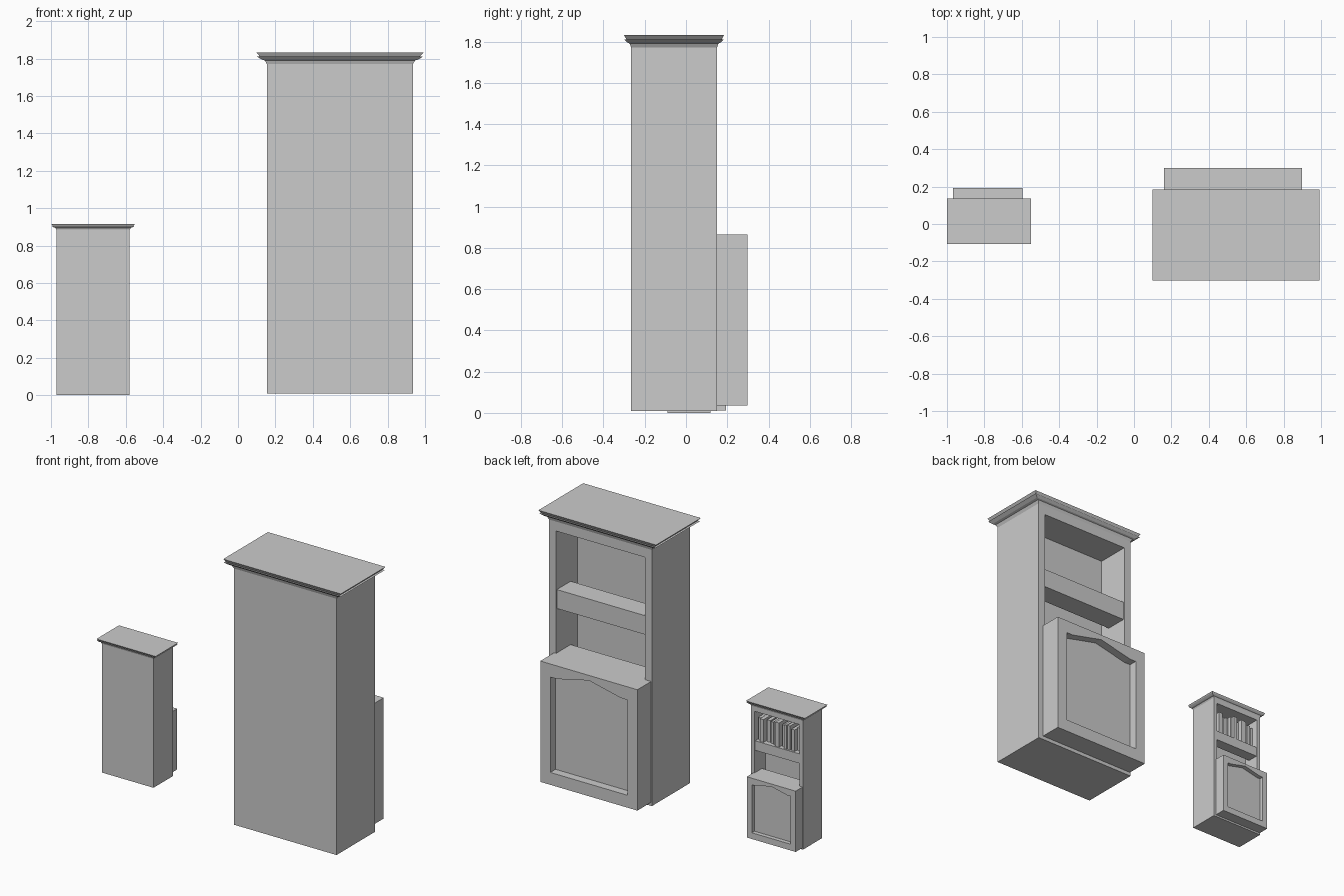
import bpy
import bmesh
import random

random.seed(4)
if "Cube" in bpy.data.objects:
    bpy.data.objects.remove(bpy.data.objects["Cube"])

grey = bpy.data.materials.new("plain_grey")
grey.use_nodes = True
grey.diffuse_color = (0.6, 0.6, 0.6, 1)
grey.node_tree.nodes["Principled BSDF"].inputs["Base Color"].default_value = (0.6, 0.6, 0.6, 1)


def finish(bm, name, place):
    """Turn the bmesh into an object at place = (location, scale)."""
    bmesh.ops.recalc_face_normals(bm, faces=bm.faces)
    mesh = bpy.data.meshes.new(name)
    bm.to_mesh(mesh)
    bm.free()
    mesh.materials.append(grey)
    obj = bpy.data.objects.new(name, mesh)
    obj.location = place[0]
    obj.scale = [place[1]] * 3
    bpy.context.collection.objects.link(obj)
    return obj


def add_box(bm, x, y, z):
    """Add a box given (low, high) ranges on each axis."""
    verts = bmesh.ops.create_cube(bm, size=1)["verts"]
    for v in verts:
        v.co = [r[0] if c < 0 else r[1] for r, c in zip((x, y, z), v.co)]


def rectangle(x, z):
    return [(x[0], z[0]), (x[1], z[0]), (x[1], z[1]), (x[0], z[1])]


def add_frame(bm, outer, hole, y):
    """Extrude an outline with a hole from y[0] to y[1]."""
    edges = []
    for loop in (outer, hole):
        vs = [bm.verts.new((px, y[0], pz)) for px, pz in loop]
        edges += [bm.edges.new((a, b)) for a, b in zip(vs, vs[1:] + vs[:1])]
    filled = bmesh.ops.triangle_fill(bm, edges=edges, use_beauty=True)["geom"]
    faces = [g for g in filled if isinstance(g, bmesh.types.BMFace)]
    new = bmesh.ops.extrude_face_region(bm, geom=faces, use_keep_orig=True)["geom"]
    for v in new:
        if isinstance(v, bmesh.types.BMVert):
            v.co.y = y[1]


def cabinet(prefix, place):
    half_w, half_d, height = 0.39, 0.208, 1.76
    opening = (-0.337, 0.337)

    # Case: solid rear slab with an open frame
    bm = bmesh.new()
    add_box(bm, (-half_w, half_w), (-half_d, -0.022), (0, height))
    add_frame(bm, rectangle((-half_w, half_w), (0, height)),
              rectangle(opening, (0.03, 1.695)), (-0.022, half_d))
    finish(bm, prefix + "_case", place)

    # Lower cupboard with an arched, recessed door panel
    x, z = (-0.385, 0.353), (0.025, 0.855)
    bm = bmesh.new()
    add_box(bm, x, (0.05, 0.3), z)
    left, right, shoulder = x[0] + 0.076, x[1] - 0.076, 0.765
    arch = [(left, 0.11), (right, 0.11), (right, shoulder), (right - 0.05, shoulder),
            ((left + right) / 2, shoulder + 0.055), (left + 0.05, shoulder), (left, shoulder)]
    add_frame(bm, rectangle(x, z), arch, (0.3, 0.357))
    finish(bm, prefix + "_cupboard", place)

    # Thick shelf
    bm = bmesh.new()
    add_box(bm, opening, (0.05, 0.2), (1.16, 1.29))
    finish(bm, prefix + "_shelf", place)

    # Stepped crown: (height, share of full overhang)
    profile = [(1.76, 0), (1.78, 0.2), (1.785, 0.5), (1.8, 0.93), (1.8, 0.65), (1.822, 1)]
    bm = bmesh.new()
    rings = []
    for h, share in profile:
        w, d = half_w + 0.057 * share, half_d + 0.035 * share
        rings.append([bm.verts.new((px, py, h)) for px, py in rectangle((-w, w), (-d, d))])
    for low, high in zip(rings, rings[1:]):
        for i in range(4):
            j = (i + 1) % 4
            bm.faces.new((low[i], low[j], high[j], high[i]))
    bm.faces.new(rings[0])
    bm.faces.new(rings[-1])
    finish(bm, prefix + "_crown", place)


def books(place):
    # Row of upright books of varied size
    bm = bmesh.new()
    x = -0.325
    while x < 0.29:
        width = random.uniform(0.03, 0.055)
        front = random.uniform(0.13, 0.19)
        add_box(bm, (x, x + width), (-0.01, front), (1.29, random.uniform(1.57, 1.63)))
        x += width + random.choice((0.004, 0.008, 0.02))
    finish(bm, "books", place)


large = ((0.545, -0.058, 0.01), 1.0)
small = ((-0.775, 0.014, 0), 0.503)
cabinet("large_cabinet", large)
cabinet("small_cabinet", small)
books(small)
